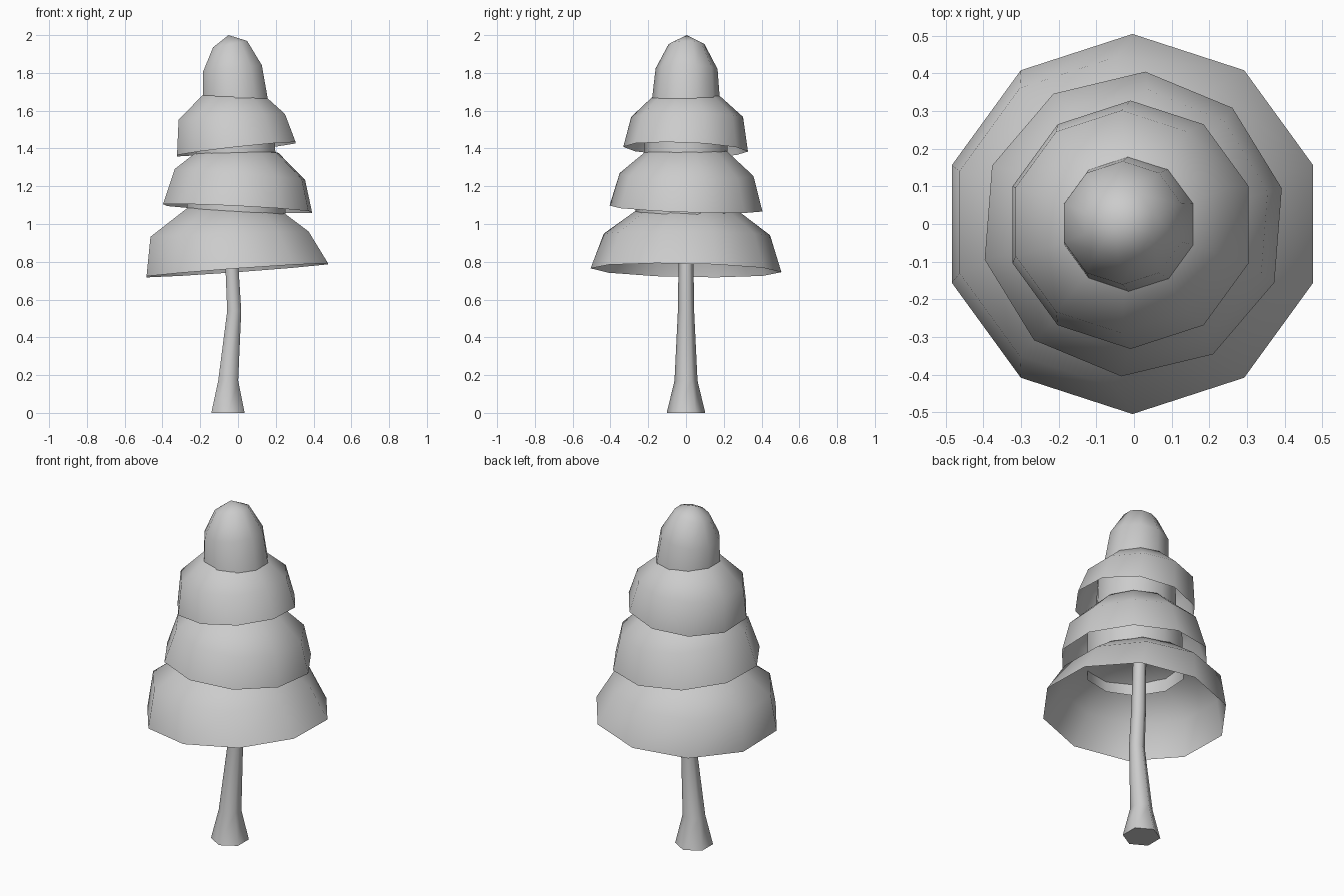
import bpy, bmesh, math


def build(name, rings, sides, apex=None, cap=False, turn=0.0):
    """Loft rings (cx, cy, z, radius, slope_x, slope_y), first corner at +y."""
    bm = bmesh.new()
    loops = []
    for cx, cy, z, r, sx, sy in rings:
        loop = []
        for i in range(sides):
            a = math.pi / 2 + math.radians(turn) + 2 * math.pi * i / sides
            dx, dy = r * math.cos(a), r * math.sin(a)
            loop.append(bm.verts.new((cx + dx, cy + dy, z + sx * dx + sy * dy)))
        loops.append(loop)
    for lo, hi in zip(loops, loops[1:]):
        for i in range(sides):
            j = (i + 1) % sides
            bm.faces.new((lo[i], lo[j], hi[j], hi[i]))
    if apex:
        tip = bm.verts.new(apex)
        for i in range(sides):
            bm.faces.new((loops[-1][i], loops[-1][(i + 1) % sides], tip))
    if cap:
        bm.faces.new(loops[0][::-1])
    for f in bm.faces:
        f.smooth = len(f.verts) < 5
    mesh = bpy.data.meshes.new(name)
    bm.to_mesh(mesh)
    bm.free()
    ob = bpy.data.objects.new(name, mesh)
    bpy.context.collection.objects.link(ob)
    return ob


# Curved six-sided trunk with flared foot
build("trunk", [
    (-0.053, 0, 0.0, 0.102, 0, 0),
    (-0.052, 0, 0.17, 0.061, 0, 0),
    (-0.020, 0, 0.54, 0.043, 0, 0),
    (-0.032, 0, 0.77, 0.040, 0, 0),
    (-0.040, 0, 1.11, 0.036, 0, 0),
], 6, cap=True)

# Open-bottomed foliage domes, each leaning a little differently
build("foliage_bottom", [
    (-0.004, 0, 0.755, 0.505, 0.072, -0.02),
    (-0.045, 0.005, 0.945, 0.440, 0.034, -0.01),
    (-0.03, 0.005, 1.085, 0.250, 0.0, 0.0),
], 10, apex=(-0.03, 0, 1.13))

build("foliage_lower_middle", [
    (-0.002, 0, 1.082, 0.406, -0.05, -0.035),
    (0.01, 0.003, 1.262, 0.355, -0.08, -0.015),
    (0.005, 0.003, 1.385, 0.215, -0.04, 0.0),
], 10, apex=(0.0, 0, 1.435), turn=-4.5)

build("foliage_upper_middle", [
    (-0.009, -0.002, 1.396, 0.330, 0.11, -0.038),
    (-0.033, 0.006, 1.567, 0.296, 0.055, 0.0),
    (-0.025, 0.003, 1.685, 0.168, 0.0, 0.0),
], 10, apex=(-0.025, 0, 1.73))

build("foliage_top", [
    (-0.014, 0, 1.655, 0.180, 0.05, -0.03),
    (-0.030, 0.003, 1.822, 0.164, 0.12, -0.01),
    (-0.042, 0.003, 1.952, 0.095, 0.19, 0.0),
], 10, apex=(-0.05, 0.005, 2.0))

# Inner collars joining each middle dome to the one below
build("lower_collar", [
    (-0.01, 0, 1.0, 0.270, -0.03, -0.03),
    (-0.005, 0, 1.30, 0.265, -0.05, -0.03),
], 10, turn=-4.5)
build("upper_collar", [
    (-0.012, 0, 1.32, 0.222, 0.10, -0.03),
    (-0.018, 0, 1.60, 0.216, 0.08, -0.03),
], 10)
